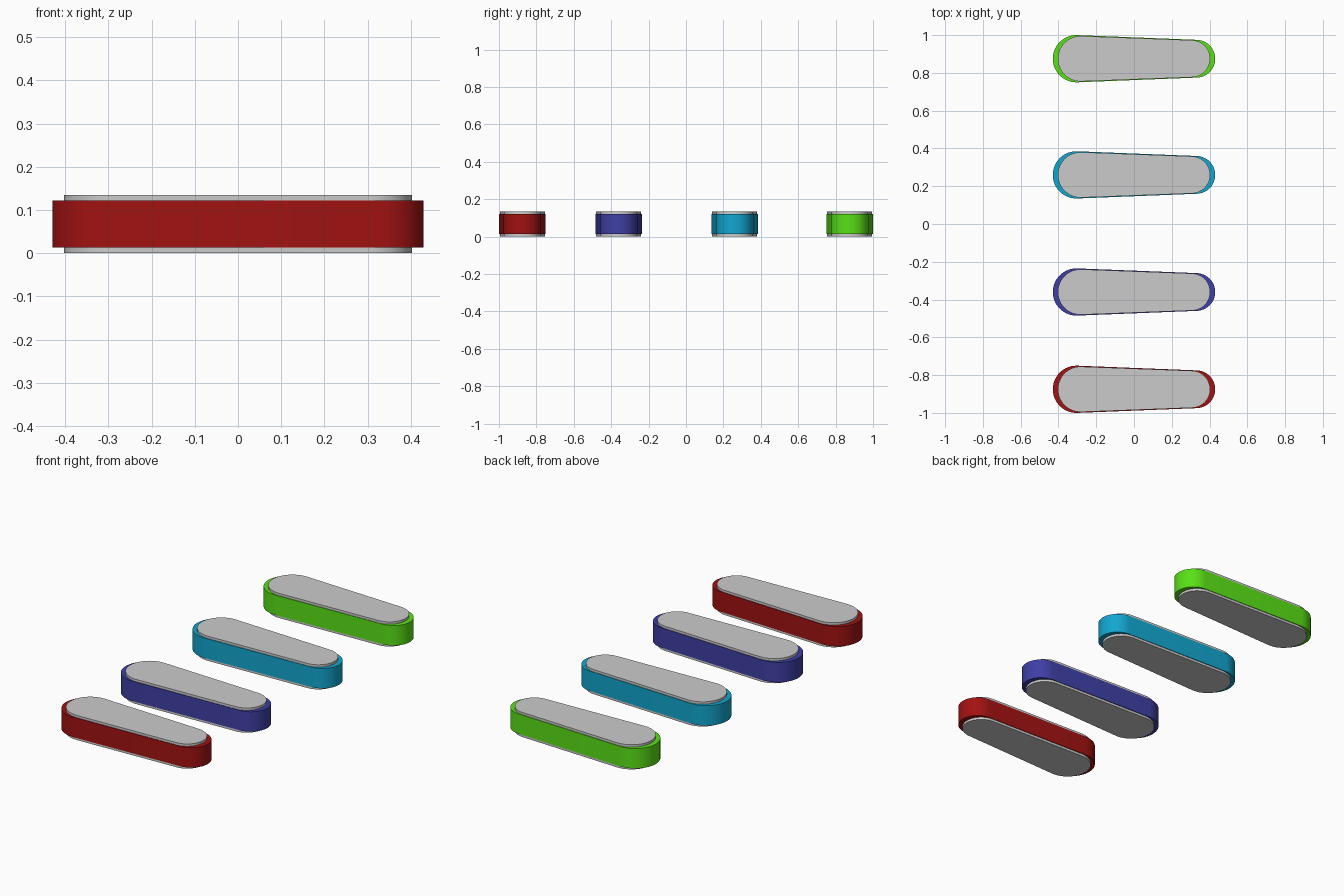
import bpy, bmesh
from math import asin, pi, sin, cos

if "Cube" in bpy.data.objects:
    bpy.data.objects.remove(bpy.data.objects["Cube"])


def tapered_outline(x1, r1, x2, r2, n=24):
    """Two end arcs of different radius joined by their tangent lines."""
    a = pi / 2 - asin((r1 - r2) / (x2 - x1))
    right = [(-a + 2 * a * i / n) for i in range(n + 1)]
    left = [(a + (2 * pi - 2 * a) * i / n) for i in range(n + 1)]
    return ([(x2 + r2 * cos(t), r2 * sin(t)) for t in right] +
            [(x1 + r1 * cos(t), r1 * sin(t)) for t in left])


def prism(name, outline, y, z0, z1, mat=None):
    bm = bmesh.new()
    face = bm.faces.new([bm.verts.new((px, py + y, z0)) for px, py in outline])
    top = bmesh.ops.extrude_face_region(bm, geom=[face])["geom"]
    bmesh.ops.translate(bm, vec=(0, 0, z1 - z0),
                        verts=[v for v in top if isinstance(v, bmesh.types.BMVert)])
    bmesh.ops.recalc_face_normals(bm, faces=bm.faces)
    mesh = bpy.data.meshes.new(name)
    bm.to_mesh(mesh)
    bm.free()
    obj = bpy.data.objects.new(name, mesh)
    bpy.context.collection.objects.link(obj)
    if mat:
        mesh.materials.append(mat)
    bpy.ops.object.select_all(action='DESELECT')
    obj.select_set(True)
    bpy.context.view_layer.objects.active = obj
    bpy.ops.object.shade_smooth_by_angle(angle=0.6)


band = tapered_outline(-0.305, 0.125, 0.33, 0.10)
core = tapered_outline(-0.283, 0.120, 0.305, 0.098)

# Four handles: coloured band around a slightly taller grey core
handles = [("red", -0.875, (0.36, 0.006, 0.006, 1)),
           ("blue", -0.36, (0.05, 0.05, 0.38, 1)),
           ("cyan", 0.26, (0.006, 0.38, 0.62, 1)),
           ("green", 0.875, (0.10, 0.75, 0.008, 1))]
for colour, y, rgba in handles:
    mat = bpy.data.materials.new(colour)
    mat.diffuse_color = rgba
    mat.use_nodes = True
    mat.node_tree.nodes["Principled BSDF"].inputs["Base Color"].default_value = mat.diffuse_color
    prism(colour + "_band", band, y, 0.013, 0.122, mat)
    prism(colour + "_core", core, y, 0.0, 0.135)
